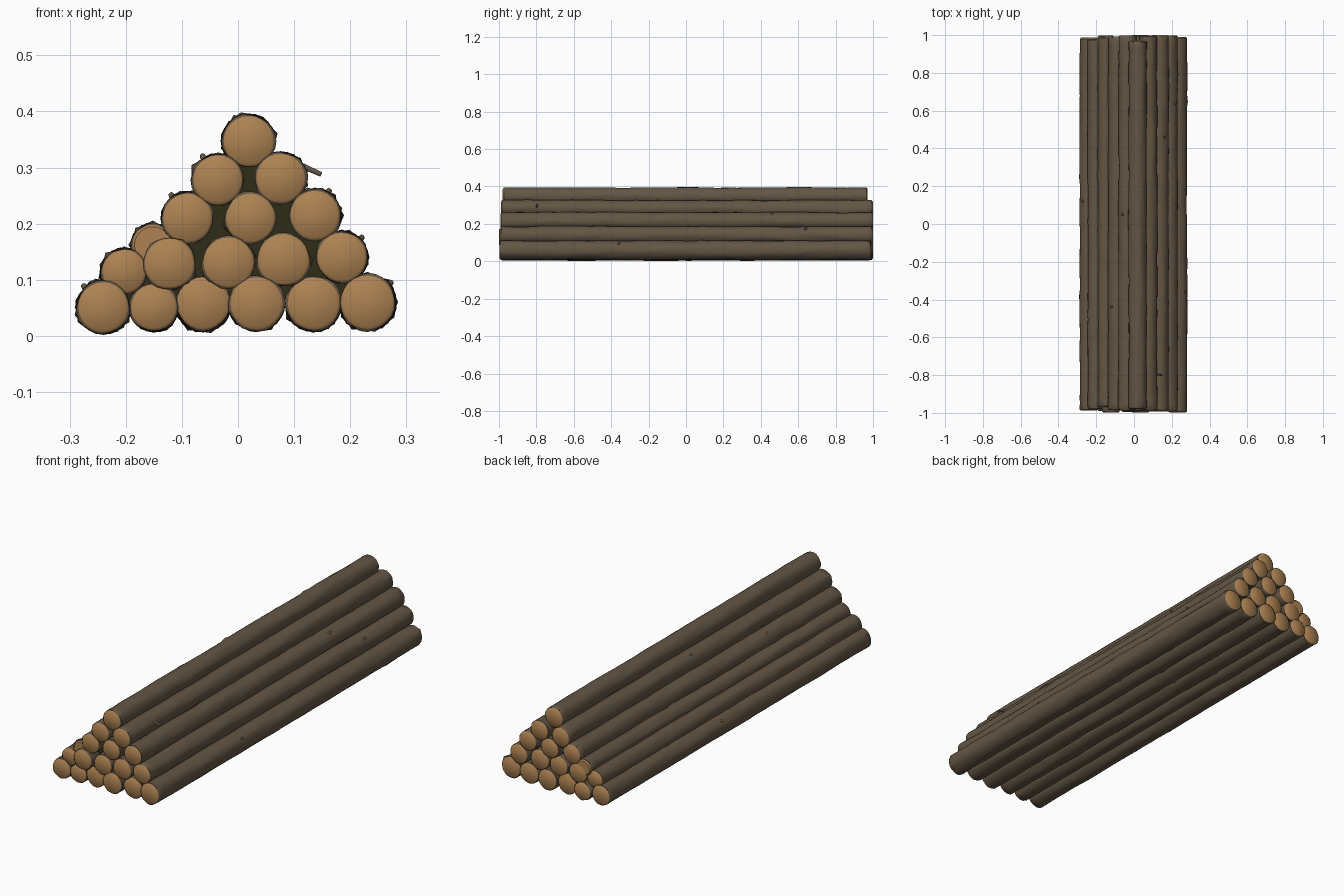
import bpy, bmesh, math, random
from mathutils import Vector, noise

random.seed(4)
cube = bpy.data.objects.get("Cube")
if cube:
    bpy.data.objects.remove(cube, do_unlink=True)


def material(name, rgb):
    m = bpy.data.materials.new(name)
    m.use_nodes = True
    m.diffuse_color = (*rgb, 1)
    bsdf = m.node_tree.nodes["Principled BSDF"]
    bsdf.inputs["Base Color"].default_value = (*rgb, 1)
    bsdf.inputs["Roughness"].default_value = 0.9
    return m


BARK = material("brown bark", (0.125, 0.092, 0.058))
WOOD = material("cut wood", (0.42, 0.225, 0.085))
SHADE = material("dark mossy bark", (0.028, 0.025, 0.008))


def finish(bm, name, mats):
    bmesh.ops.recalc_face_normals(bm, faces=bm.faces)
    mesh = bpy.data.meshes.new(name)
    bm.to_mesh(mesh)
    bm.free()
    for m in mats:
        mesh.materials.append(m)
    ob = bpy.data.objects.new(name, mesh)
    bpy.context.collection.objects.link(ob)
    return ob


def log(name, x, z, r, y0, y1, segs=24, rings=60):
    """Rough bark tube with slightly domed cut ends."""
    bm = bmesh.new()
    seed = Vector((x, z, r)) * 90

    def ring(y, scale, rough):
        verts = []
        for i in range(segs):
            a = math.tau * i / segs
            c, s = math.cos(a), math.sin(a)
            n = noise.noise(Vector((c * 1.5, y * 5, s * 1.5)) + seed)
            n += 0.5 * noise.noise(Vector((c * 4, y * 14, s * 4)) + seed)
            rr = r * scale + rough * 0.0035 * n
            if rough and random.random() < 0.008:      # loose bark flake
                rr += random.uniform(0.002, 0.006)
            verts.append(bm.verts.new((x + rr * c, y, z + rr * s)))
        return verts

    def bridge(a, b, mat):
        for i in range(segs):
            j = (i + 1) % segs
            f = bm.faces.new((a[i], a[j], b[j], b[i]))
            f.material_index = mat
            f.smooth = True

    inset = 0.006
    body = [ring(y0 + inset + (y1 - y0 - 2 * inset) * k / (rings - 1), 1.03, 1)
            for k in range(rings)]
    for a, b in zip(body, body[1:]):
        bridge(a, b, 0)
    for end, y, d in ((body[0], y0, 1), (body[-1], y1, -1)):
        lip = ring(y + d * 0.004, 0.97, 0)
        face = ring(y, 0.88, 0)
        bridge(end, lip, 0)
        bridge(lip, face, 1)
        f = bm.faces.new(face)
        f.material_index = 1
    ob = finish(bm, name, (BARK, WOOD))
    ob.data.set_sharp_from_angle(angle=math.radians(50))
    return ob


# Stacked rows: each log is x, z, radius
rows = {
    "bottom": [(-.24, .051, .046), (-.15, .051, .042), (-.062, .058, .048),
               (.033, .058, .048), (.135, .058, .048), (.231, .060, .049)],
    "second": [(-.122, .129, .046), (-.017, .131, .046),
               (.081, .136, .047), (.185, .140, .045)],
    "third": [(-.09, .210, .045), (.022, .210, .045), (.137, .215, .045)],
    "fourth": [(-.036, .278, .045), (.076, .281, .045)],
}
for row, logs in rows.items():
    for i, (x, z, r) in enumerate(logs):
        log(f"{row}_log_{i + 1}", x, z, r,
            -random.uniform(.985, 1), random.uniform(.985, 1))
log("top_log", .019, .347, .046, -.98, .97)
log("small_side_log_lower", -.203, .115, .040, -.98, .98)
log("small_side_log_upper", -.152, .162, .037, -.97, .99)

# Dark packing that closes the gaps inside the stack
outline = [(-.24, .051), (-.203, .115), (-.122, .129), (-.09, .21), (-.036, .278),
           (.019, .347), (.076, .281), (.137, .215), (.185, .14), (.231, .06)]
bm = bmesh.new()
f = bm.faces.new([bm.verts.new((x, -.93, z)) for x, z in outline])
ext = bmesh.ops.extrude_face_region(bm, geom=[f], use_keep_orig=True)
bmesh.ops.translate(bm, vec=(0, 1.86, 0),
                    verts=[v for v in ext["geom"] if isinstance(v, bmesh.types.BMVert)])
finish(bm, "dark_packing", (SHADE,))


def twig(name, start, end, r):
    """Broken branch stub between two points."""
    a, b = Vector(start), Vector(end)
    bm = bmesh.new()
    bmesh.ops.create_cone(bm, segments=8, cap_ends=True, radius1=r, radius2=r * .7,
                          depth=(b - a).length)
    ob = finish(bm, name, (BARK, WOOD))
    ob.location = (a + b) / 2
    ob.rotation_euler = (b - a).to_track_quat("Z", "Y").to_euler()
    for p in ob.data.polygons:
        p.use_smooth = len(p.vertices) == 4
        if p.normal.z > .9:
            p.material_index = 1


twig("branch_stub", (.085, -.79, .316), (.148, -.80, .288), .006)

# Thin lifted bark flakes along the outer logs
for i, (x, z, r) in enumerate([rows["bottom"][0], rows["bottom"][5], rows["second"][3],
                               rows["third"][0], rows["third"][2], rows["fourth"][0]]):
    side = 1 if x > 0 else -1
    a = math.radians(random.uniform(35, 65))
    y = random.uniform(-.8, .8)
    d = Vector((side * math.cos(a), 0, math.sin(a)))
    c = Vector((x, y, z))
    twig(f"bark_knot_{i + 1}", c + d * r * .9, c + d * (r + .007) + Vector((0, .01, 0)), .007)
